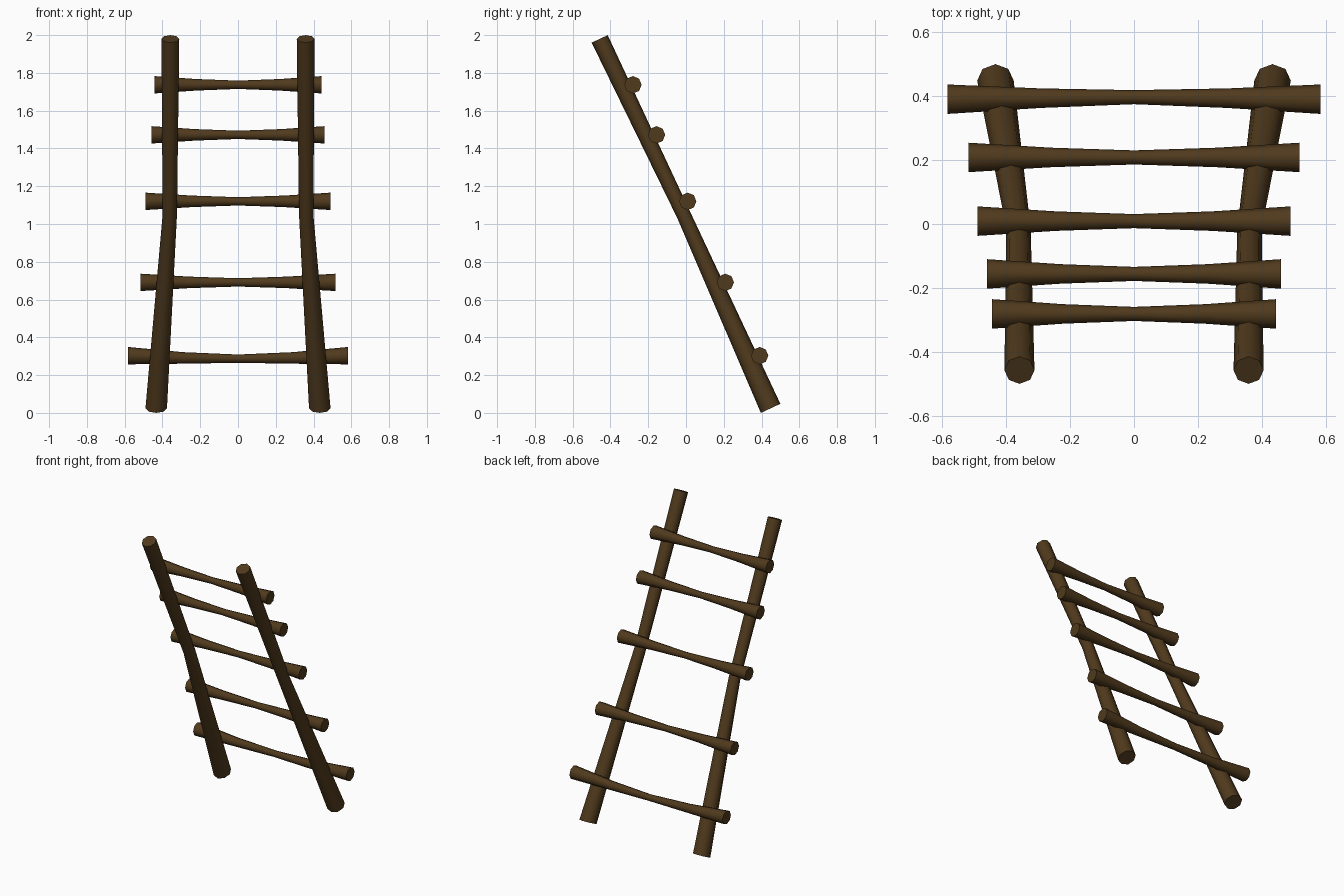
import bpy, bmesh, math
from mathutils import Vector

if "Cube" in bpy.data.objects:
    bpy.data.objects.remove(bpy.data.objects["Cube"])

SIDES = 8
wood = bpy.data.materials.new("dark_wood")
wood.diffuse_color = (0.08, 0.042, 0.012, 1)
wood.use_nodes = True
wood.node_tree.nodes["Principled BSDF"].inputs["Base Color"].default_value = wood.diffuse_color


def pole(name, rings, u, v):
    """Loft octagonal rings (centre, radius) spanned by the axes u and v."""
    bm = bmesh.new()
    loops = []
    for c, r in rings:
        loops.append([bm.verts.new(Vector(c) + r * (math.cos(a) * u + math.sin(a) * v))
                      for a in (2 * math.pi * i / SIDES for i in range(SIDES))])
    for a, b in zip(loops, loops[1:]):
        for i in range(SIDES):
            j = (i + 1) % SIDES
            bm.faces.new((a[i], a[j], b[j], b[i]))
    bm.faces.new(loops[0][::-1])
    bm.faces.new(loops[-1])
    bmesh.ops.recalc_face_normals(bm, faces=bm.faces[:])
    me = bpy.data.meshes.new(name)
    bm.to_mesh(me)
    bm.free()
    me.materials.append(wood)
    ob = bpy.data.objects.new(name, me)
    bpy.context.collection.objects.link(ob)
    # smooth round sides, crisp end caps
    bpy.ops.object.select_all(action='DESELECT')
    ob.select_set(True)
    bpy.context.view_layer.objects.active = ob
    bpy.ops.object.shade_smooth_by_angle(angle=math.radians(60))
    return ob


X, Y, Z = Vector((1, 0, 0)), Vector((0, 1, 0)), Vector((0, 0, 1))

# Leaning side rails, flared towards the foot
tilt = Vector((0, 0.906, 0.423))
for side, s in (("left", -1), ("right", 1)):
    pole(side + "_rail", [((s * 0.433, 0.448, 0.024), 0.057),
                          ((s * 0.361, -0.013, 1.05), 0.038),
                          ((s * 0.358, -0.457, 1.98), 0.047)], X, tilt)

# Rungs lashed on the back: half length, y, z, sag in the middle
rungs = [(0.583, 0.390, 0.303, 0.016),
         (0.517, 0.208, 0.691, 0.0),
         (0.489, 0.009, 1.120, 0.0),
         (0.459, -0.156, 1.472, 0.0),
         (0.443, -0.281, 1.737, 0.0)]
for n, (h, y, z, sag) in enumerate(rungs, 1):
    pole(f"rung_{n}", [((t * h, y + (1 - abs(t)) * sag * 0.4, z - sag * (1 - t * t)),
                        0.022 + 0.024 * abs(t) ** 1.5)
                       for t in (-1, -0.5, 0, 0.5, 1)], Y, Z)
